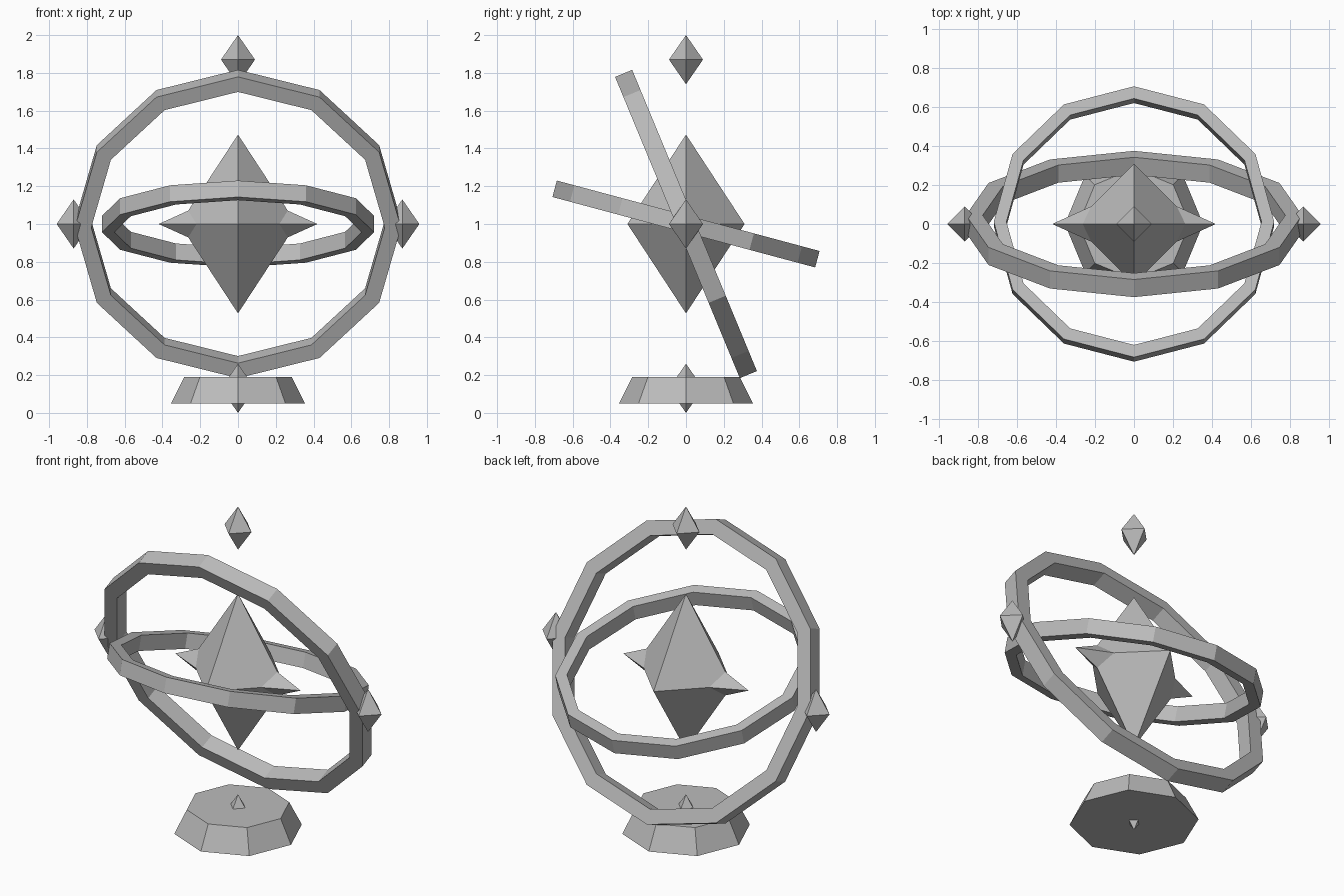
import bpy
import bmesh
from math import cos, sin, pi, radians

old = bpy.data.objects.get("Cube")
if old:
    bpy.data.objects.remove(old, do_unlink=True)

# Single stone material
stone = bpy.data.materials.new("grey_stone")
stone.use_nodes = True
GREY = (0.5, 0.5, 0.5, 1.0)
stone.diffuse_color = GREY
for node in stone.node_tree.nodes:
    if node.type == 'BSDF_PRINCIPLED':
        node.inputs["Base Color"].default_value = GREY
        node.inputs["Roughness"].default_value = 0.9


def finish(name, bm, location=(0, 0, 0), tilt=0):
    """Turn a bmesh into a flat shaded object."""
    bmesh.ops.recalc_face_normals(bm, faces=bm.faces)
    mesh = bpy.data.meshes.new(name)
    bm.to_mesh(mesh)
    bm.free()
    mesh.materials.append(stone)
    obj = bpy.data.objects.new(name, mesh)
    obj.location = location
    obj.rotation_euler.x = radians(tilt)
    bpy.context.collection.objects.link(obj)
    return obj


def loop(bm, radius, z, sides):
    return [bm.verts.new((radius * cos(2 * pi * i / sides),
                          radius * sin(2 * pi * i / sides), z))
            for i in range(sides)]


def bridge(bm, a, b):
    n = len(a)
    for i in range(n):
        j = (i + 1) % n
        bm.faces.new((a[i], a[j], b[j], b[i]))


def gem(name, location, size):
    """Eight-faced crystal with the given half sizes."""
    bm = bmesh.new()
    x, y, z = size
    belt = [bm.verts.new(p) for p in ((x, 0, 0), (0, y, 0), (-x, 0, 0), (0, -y, 0))]
    for tip in (bm.verts.new((0, 0, z)), bm.verts.new((0, 0, -z))):
        for i in range(4):
            bm.faces.new((belt[i], belt[(i + 1) % 4], tip))
    return finish(name, bm, location)


def ring(name, outer, inner, depth, tilt, sides=12):
    """Square-section ring around the core, tilted about x."""
    bm = bmesh.new()
    h = depth / 2
    section = [(outer, -h), (outer, h), (inner, h), (inner, -h)]
    loops = [loop(bm, r, z, sides) for r, z in section]
    for i in range(4):
        bridge(bm, loops[i], loops[(i + 1) % 4])
    return finish(name, bm, (0, 0, 1), tilt)


# Central crystal with its sideways spike
gem("core_crystal", (0, 0, 1), (0.31, 0.31, 0.473))
gem("core_spike", (0, 0, 1), (0.42, 0.19, 0.19))

# Tilted rings
ring("outer_ring", 0.863, 0.777, 0.098, -67.5)
ring("inner_ring", 0.72, 0.655, 0.09, -15)

# Four small crystals around the rings
SMALL = (0.09, 0.09, 0.13)
for name, x, z in (("top_crystal", 0, 1.87), ("bottom_crystal", 0, 0.13),
                   ("left_crystal", 0.87, 1), ("right_crystal", -0.87, 1)):
    gem(name, (x, 0, z), SMALL)

# Eight-sided tapered base
bm = bmesh.new()
low = loop(bm, 0.355, 0.05, 8)
high = loop(bm, 0.285, 0.19, 8)
bridge(bm, low, high)
bm.faces.new(low)
bm.faces.new(high)
finish("base", bm)
